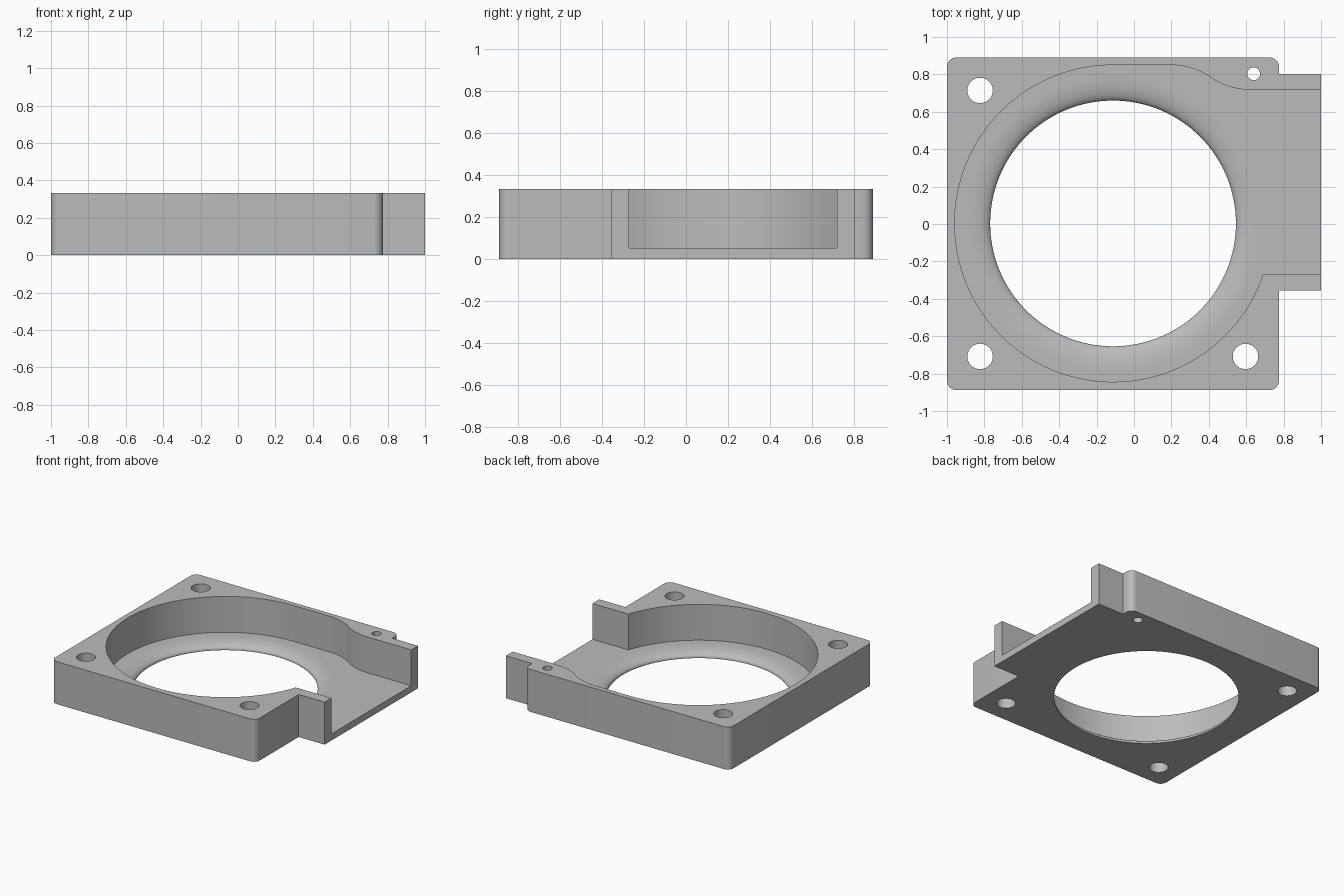
import bpy
import bmesh
from math import sin, cos, atan, atan2, pi, hypot, radians

if "Cube" in bpy.data.objects:
    bpy.data.objects.remove(bpy.data.objects["Cube"])

HEIGHT, FLOOR = 0.333, 0.052
CX, CY = -0.112, 0.003          # fan axis
INLET_R, SCROLL_R = 0.657, 0.847

grey = bpy.data.materials.new("housing grey")
grey.use_nodes = True
colour = (0.5, 0.5, 0.5, 1)
grey.diffuse_color = colour
grey.node_tree.nodes["Principled BSDF"].inputs["Base Color"].default_value = colour


def arc(cx, cy, r, start, end, steps):
    return [(cx + r * cos(start + (end - start) * i / steps),
             cy + r * sin(start + (end - start) * i / steps)) for i in range(steps + 1)]


def make_object(name, bm):
    bmesh.ops.recalc_face_normals(bm, faces=bm.faces)
    mesh = bpy.data.meshes.new(name)
    bm.to_mesh(mesh)
    bm.free()
    mesh.materials.append(grey)
    obj = bpy.data.objects.new(name, mesh)
    bpy.context.collection.objects.link(obj)
    return obj


def prism(name, outline, z0, z1):
    bm = bmesh.new()
    face = bm.faces.new([bm.verts.new((x, y, z0)) for x, y in outline])
    result = bmesh.ops.extrude_face_region(bm, geom=[face])
    top = [v for v in result["geom"] if isinstance(v, bmesh.types.BMVert)]
    bmesh.ops.translate(bm, verts=top, vec=(0, 0, z1 - z0))
    return make_object(name, bm)


def lathe(name, profile, cx, cy, steps):
    bm = bmesh.new()
    rings = [[bm.verts.new((x, y, z)) for x, y in arc(cx, cy, r, 0, 2 * pi, steps)[:-1]]
             for r, z in profile]
    for low, high in zip(rings, rings[1:]):
        for i in range(steps):
            j = (i + 1) % steps
            bm.faces.new((low[i], low[j], high[j], high[i]))
    bm.faces.new(rings[0])
    bm.faces.new(rings[-1])
    return make_object(name, bm)


# Square body with rounded corners and the outlet spout on the +x side
R = 0.05
left, right, front, back = -1.0, 0.775, -0.888, 0.89
outline = arc(left + R, front + R, R, pi, 1.5 * pi, 8)
outline += arc(right - R, front + R, R, 1.5 * pi, 2 * pi, 8)
outline += [(right, -0.355), (1.0, -0.355), (1.0, 0.802), (right, 0.802)]
outline += arc(right - R, back - R, R, 0, pi / 2, 8)
outline += arc(left + R, back - R, R, pi / 2, pi, 8)
housing = prism("fan_housing", outline, 0, HEIGHT)

# Scroll cavity: round chamber, S-shaped back wall, straight outlet channel
spout_front, spout_back = -0.27, 0.718
bend_x0, bend_x1 = 0.2, 0.62
run, drop = bend_x1 - bend_x0, CY + SCROLL_R - spout_back
angle = 2 * atan(drop / run)
bend = run / (2 * sin(angle))
dy = spout_front - CY
dx = (SCROLL_R ** 2 - dy ** 2) ** 0.5
cavity = [(1.2, spout_front), (1.2, spout_back)]
cavity += arc(bend_x1, spout_back + bend, bend, -pi / 2, -pi / 2 - angle, 12)
cavity += arc(bend_x0, CY + SCROLL_R - bend, bend, pi / 2 - angle, pi / 2, 12)[1:]
cavity += arc(CX, CY, SCROLL_R, pi / 2, 2 * pi + atan2(dy, dx), 96)
cutters = [prism("cavity_cutter", cavity, FLOOR, 0.6)]

# Inlet opening with a flared, rounded lip
flare, lip = 0.13, 0.006
profile = [(INLET_R, -0.2)]
for i in range(13):
    t = i / 12 * pi / 2
    profile.append((INLET_R + flare * (1 - cos(t)), lip + (FLOOR - lip) * sin(t)))
profile.append((INLET_R + flare, 0.2))
cutters.append(lathe("inlet_cutter", profile, CX, CY, 128))

# Three mounting holes and one small pin hole
for x, y, r in [(-0.823, 0.714, 0.068), (-0.823, -0.708, 0.068),
                (0.596, -0.708, 0.068), (0.64, 0.803, 0.034)]:
    cutters.append(lathe("hole_cutter", [(r, -0.2), (r, 0.6)], x, y, 40))

for cutter in cutters:
    mod = housing.modifiers.new("cut", "BOOLEAN")
    mod.operation = "DIFFERENCE"
    mod.solver = "EXACT"
    mod.object = cutter
    cutter.hide_render = True

# Bake the cuts and drop the cutters
bpy.context.view_layer.update()
graph = bpy.context.evaluated_depsgraph_get()
cut_mesh = bpy.data.meshes.new_from_object(housing.evaluated_get(graph))
housing.modifiers.clear()
housing.data = cut_mesh
for cutter in cutters:
    bpy.data.objects.remove(cutter)

# Smooth the curved walls, keep level faces flat
cut_mesh.shade_smooth()
cut_mesh.set_sharp_from_angle(angle=radians(30))
for poly in cut_mesh.polygons:
    poly.use_smooth = abs(poly.normal.z) < 0.9999
